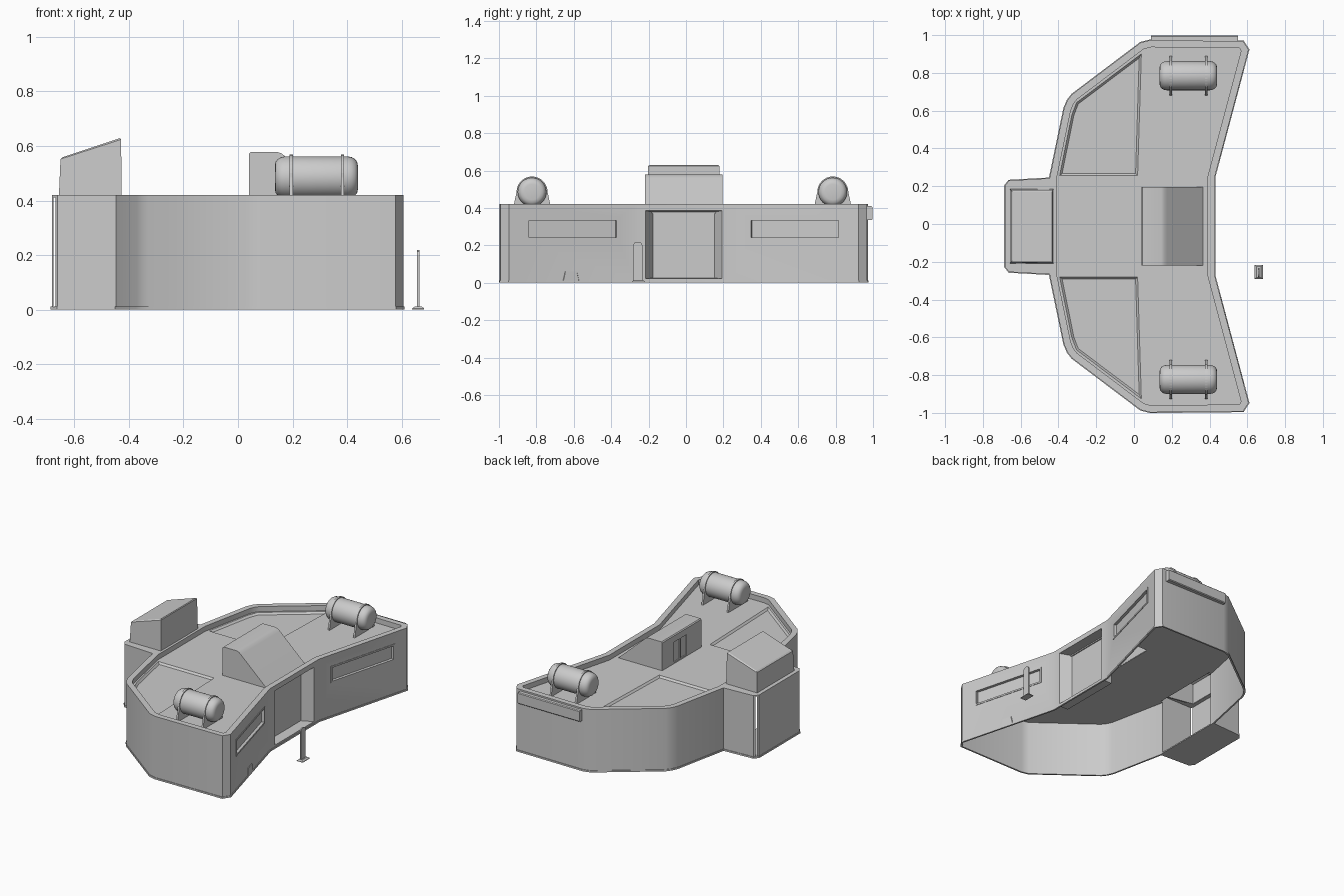
import bpy, bmesh, math
from mathutils import Vector, Matrix

if "Cube" in bpy.data.objects:
    bpy.data.objects.remove(bpy.data.objects["Cube"])

MID = -0.012          # y of the mirror plane
RIM, ROOF = 0.42, 0.386


def loft(name, rings, smooth=None):
    """Closed skin through rings of 3D points, capped at both ends."""
    bm = bmesh.new()
    vs = [[bm.verts.new(p) for p in r] for r in rings]
    n = len(rings[0])
    for a, b in zip(vs, vs[1:]):
        for i in range(n):
            bm.faces.new((a[i], a[(i + 1) % n], b[(i + 1) % n], b[i]))
    bm.faces.new(vs[0])
    bm.faces.new(vs[-1])
    bmesh.ops.recalc_face_normals(bm, faces=bm.faces)
    me = bpy.data.meshes.new(name)
    bm.to_mesh(me)
    bm.free()
    ob = bpy.data.objects.new(name, me)
    bpy.context.collection.objects.link(ob)
    if smooth:
        shade(ob, smooth)
    return ob


def shade(ob, deg):
    bpy.ops.object.select_all(action='DESELECT')
    ob.select_set(True)
    bpy.context.view_layer.objects.active = ob
    bpy.ops.object.shade_smooth_by_angle(angle=math.radians(deg))


def flat(pts, z):
    return [(x, y + MID, z) for x, y in pts]


def rect(x, y0, y1, z0, z1):
    return [(x, y0, z0), (x, y1, z0), (x, y1, z1), (x, y0, z1)]


def box(name, x0, x1, y0, y1, z0, z1):
    return loft(name, [rect(x0, y0, y1, z0, z1), rect(x1, y0, y1, z0, z1)])


def inset(pts, d):
    """Offset a 2D outline inwards by d."""
    n = len(pts)
    p = [Vector(q) for q in pts]
    area = sum(p[i].x * p[(i + 1) % n].y - p[(i + 1) % n].x * p[i].y for i in range(n))
    s = 1 if area > 0 else -1
    out = []
    for i in range(n):
        a, b = (p[i] - p[i - 1]).normalized(), (p[(i + 1) % n] - p[i]).normalized()
        na, nb = Vector((-a.y, a.x)) * s, Vector((-b.y, b.x)) * s
        out.append(tuple(p[i] + (na + nb) * d / (1 + na.dot(nb))))
    return out


def mirrored(half):
    return half + [(x, -y) for x, y in reversed(half)]


def combine(ob, tool, op='DIFFERENCE'):
    """Apply a boolean and delete the tool object."""
    m = ob.modifiers.new("cut", 'BOOLEAN')
    m.operation, m.object, m.solver = op, tool, 'EXACT'
    bpy.context.view_layer.objects.active = ob
    bpy.ops.object.modifier_apply(modifier=m.name)
    bpy.data.objects.remove(tool, do_unlink=True)


def on_wall(side, y, pts, d0, d1, taper=1.0):
    """Panel on a slanted front wall: pts are (along, z), d0..d1 along the normal."""
    a = -side * math.atan(0.2667)
    m = Matrix.Translation((0.427 + (y - 0.26) * 0.2667, side * y + MID, 0)) @ Matrix.Rotation(a, 4, 'Z')
    return loft("wall_part", [[m @ Vector((d, u * t, z)) for u, z in pts]
                              for d, t in ((d0, 1), (d1, taper))])


# Plan outline, stepped base flange and walls
wing = [(0.427, 0.26), (0.607, 0.935), (0.578, 0.980), (0.085, 0.985), (0.035, 0.972),
        (-0.328, 0.698), (-0.352, 0.667), (-0.370, 0.625), (-0.447, 0.254)]
plan = mirrored(wing + [(-0.662, 0.242), (-0.683, 0.215)])
core = mirrored(wing)
flange = inset(plan, -0.004)
body = loft("bunker_body", [flat(flange, 0), flat(flange, 0.011), flat(plan, 0.011), flat(plan, RIM)])

# Open underside (the back block keeps a floor) and sunken roof behind the parapet
hollow = inset(core, 0.007)
combine(body, loft("hollow", [flat(hollow, -0.1), flat(hollow, 0.368)]))
combine(body, box("block_hollow", -0.676, -0.425, MID - 0.233, MID + 0.233, 0.008, 0.412))
deck = inset(core, 0.037)
combine(body, loft("deck", [flat(deck, ROOF), flat(deck, 0.5)]))

# Two recessed roof panels
for s in (1, -1):
    p = [(x, y * s) for x, y in ((-0.395, 0.267), (0.02, 0.267), (0.04, 0.915), (-0.305, 0.655), (-0.33, 0.59))]
    combine(body, loft("panel", [flat(inset(p, 0.012), 0.374), flat(p, ROOF + 0.001), flat(p, 0.41)]))

# Openings in the roof under the stair head and the rear housing
combine(body, box("stair_hole", 0.05, 0.335, MID - 0.2, MID + 0.2, 0.3, 0.5))
combine(body, box("housing_hole", -0.65, -0.432, MID - 0.19, MID + 0.19, 0.39, 0.5))

# Entrance alcove
combine(body, box("alcove_block", 0.352, 0.423, MID - 0.213, MID + 0.213, 0.012, 0.380), 'UNION')
combine(body, loft("alcove", [rect(0.358, MID - 0.165, MID + 0.165, 0.025, 0.377),
                              rect(0.428, MID - 0.206, MID + 0.206, 0.022, 0.386),
                              rect(0.5, MID - 0.206, MID + 0.206, 0.022, 0.386)]))

# Framed slit windows in the slanted walls
for s in (1, -1):
    def slit(w, h):
        return [(-w, 0.287 - h), (w, 0.287 - h), (w, 0.287 + h), (-w, 0.287 + h)]
    combine(body, on_wall(s, 0.595, slit(0.254, 0.056), -0.022, 0.003), 'UNION')
    combine(body, on_wall(s, 0.595, slit(0.242, 0.045), -0.016, 0.05))
shade(body, 28)

# Small floor vent on one front wall
vent = on_wall(-1, 0.603, [(-0.046, 0.011), (0.046, 0.011), (0.034, 0.06), (-0.034, 0.06)], -0.004, 0.004, 0.92)
vent.name = "floor_vent"

# Hollow stair head on the roof, with two rear door recesses
prof = [(0.04, 0.37), (0.04, 0.572), (0.046, 0.578), (0.145, 0.578), (0.16, 0.573), (0.175, 0.56),
        (0.365, 0.386), (0.365, 0.37)]
head = loft("stair_head", [[(x, y, z) for x, z in prof] for y in (MID - 0.207, MID + 0.207)])
inner = [(0.052, 0.3), (0.052, 0.572), (0.145, 0.572), (0.172, 0.554), (0.345, 0.396), (0.345, 0.3)]
combine(head, loft("stair_inner", [[(x, y, z) for x, z in inner] for y in (MID - 0.2, MID + 0.2)]))
for y in (-0.065, 0.008):
    combine(head, box("door", 0.0, 0.047, y, y + 0.06, 0.395, 0.53))
shade(head, 30)


# Hollow sloped rear housing on the back block
def housing_ring(i, za, zb):
    return [(-0.657 + i, MID - 0.197 + i, za), (-0.426 - i * .5, MID - 0.197 + i, zb),
            (-0.426 - i * .5, MID + 0.197 - i, zb), (-0.657 + i, MID + 0.197 - i, za)]


housing = loft("rear_housing", [housing_ring(0, 0.414, 0.386), housing_ring(0.006, 0.552, 0.624),
                                housing_ring(0.014, 0.559, 0.629)])
combine(housing, loft("housing_inner", [housing_ring(0.007, 0.3, 0.3), housing_ring(0.013, 0.547, 0.618)]))

# Roof tanks with two strap saddles each
N = 32
ends = [(0.135, 0.042), (0.138, 0.057), (0.146, 0.067), (0.158, 0.074), (0.173, 0.077)]
prof = ends + [(0.575 - x, r) for x, r in reversed(ends)]
for s, side in ((1, "back"), (-1, "front")):
    cy, cz = s * 0.804 - 0.019, 0.485
    loft("tank_" + side, [[(x, cy + r * math.cos(2 * math.pi * k / N), cz + r * math.sin(2 * math.pi * k / N))
                           for k in range(N)] for x, r in prof], 35)
    arch = [(0.083 * math.cos(t), 0.083 * math.sin(t)) for t in (math.pi * k / 16 for k in range(17))]
    arch = [(0.104, ROOF - cz)] + arch + [(-0.104, ROOF - cz)]
    for x in (0.195, 0.383):
        loft("tank_strap_" + side, [[(x + d, cy + u, cz + v) for u, v in arch] for d in (-0.006, 0.006)])

# Side ledge under the parapet
loft("side_ledge", [[(x, y, z) for y, z in ((0.955, 0.335), (0.992, 0.335), (0.997, 0.34), (0.997, 0.405), (0.992, 0.41), (0.955, 0.41))]
                    for x in (0.09, 0.55)])

# Free-standing post by the entrance
top = [(0.025, 0), (0.025, 0.2), (0.018, 0.214), (0.008, 0.218)]
post = top + [(-u, z) for u, z in reversed(top)]
loft("post", [[(x, -0.258 + u, z) for u, z in post] for x in (0.656, 0.665)])
loft("post_base", [[(0.661 + sx * a, -0.254 + sy * b, z) for sx, sy in ((-1, -1), (1, -1), (1, 1), (-1, 1))]
                   for a, b, z in ((0.022, 0.037, 0), (0.022, 0.037, 0.004), (0.012, 0.028, 0.012))])
